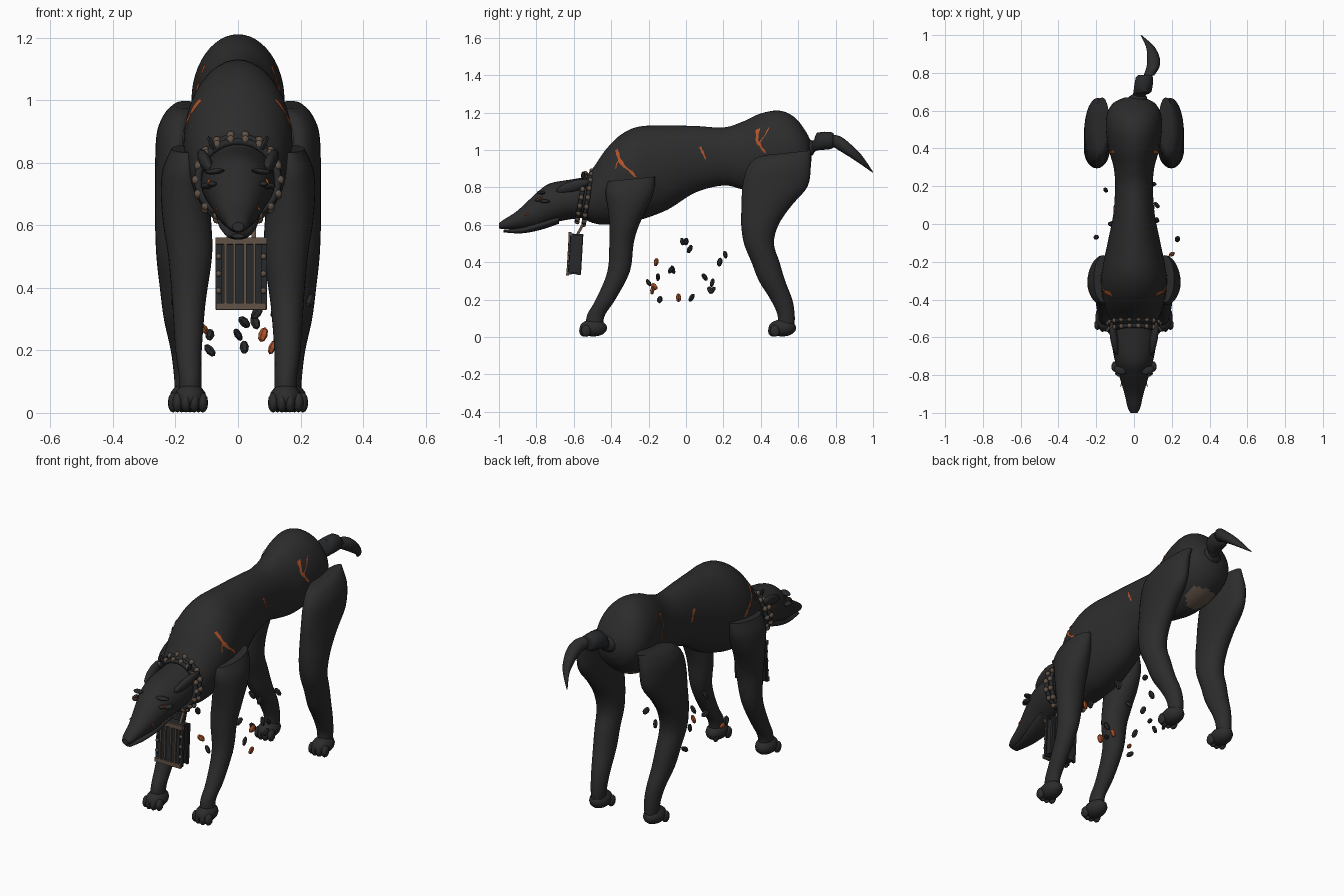
import bpy, bmesh, math, random
from mathutils import Vector, Matrix, Euler
from mathutils.bvhtree import BVHTree

random.seed(4)
cube = bpy.data.objects.get("Cube")
if cube:
    bpy.data.objects.remove(cube, do_unlink=True)


def material(name, *rgb):
    mat = bpy.data.materials.new(name)
    mat.use_nodes = True
    mat.diffuse_color = (*rgb, 1)
    shader = mat.node_tree.nodes["Principled BSDF"]
    shader.inputs["Base Color"].default_value = (*rgb, 1)
    shader.inputs["Roughness"].default_value = 0.8
    return mat


hide = material("charcoal hide", .025, .025, .025)
black = material("dark stone", .021, .022, .024)
tan = material("worn brass", .115, .082, .06)
orange = material("ember orange", .42, .085, .022)


def finish(name, bm, mat, smooth=True):
    bmesh.ops.recalc_face_normals(bm, faces=bm.faces)
    mesh = bpy.data.meshes.new(name)
    bm.to_mesh(mesh)
    bm.free()
    mesh.materials.append(mat)
    for face in mesh.polygons:
        face.use_smooth = smooth
    if smooth:
        mesh.set_sharp_from_angle(angle=math.radians(50))
    obj = bpy.data.objects.new(name, mesh)
    bpy.context.collection.objects.link(obj)
    return obj


def spline(rings, steps):
    """Smoothly interpolate ring parameters through the given stations."""
    pts = [rings[0]] + list(rings) + [rings[-1]]
    out = []
    for a, b, c, d in zip(pts, pts[1:], pts[2:], pts[3:]):
        for k in range(steps):
            t = k / steps
            out.append([.5 * (2*q + (r-p)*t + (2*p-5*q+4*r-s)*t*t + (3*q-p-3*r+s)*t**3)
                        for p, q, r, s in zip(a, b, c, d)])
    return out + [list(rings[-1])]


def loft(name, rings, mat, upright=False, side=1, slant=0, sides=28, steps=4):
    """Rings are x, y, z and two radii; upright lofts have level rings."""
    bm = bmesh.new()
    loops = []
    path = spline(rings, steps)
    for i, (x, y, z, a, b) in enumerate(path):
        fade = (i / (len(path) - 1)) ** 6
        loop = []
        for k in range(sides):
            ang = math.tau * k / sides
            u, v = max(a, .002) * math.cos(ang), max(b, .002) * math.sin(ang)
            p = (x+u, y+v, z + slant*fade*v) if upright else (x+u, y, z+v)
            loop.append(bm.verts.new((side * p[0], p[1], p[2])))
        loops.append(loop)
    for low, high in zip(loops, loops[1:]):
        for k in range(sides):
            n = (k + 1) % sides
            bm.faces.new((low[k], low[n], high[n], high[k]))
    bm.faces.new(loops[0])
    bm.faces.new(loops[-1])
    return finish(name, bm, mat)


def ball(name, at, size, mat, rot=(0, 0, 0), detail=16, smooth=True):
    bm = bmesh.new()
    bmesh.ops.create_uvsphere(bm, u_segments=detail, v_segments=max(4, detail // 2), radius=1)
    bm.transform(Matrix.LocRotScale(Vector(at), Euler(rot), Vector(size)))
    return finish(name, bm, mat, smooth)


def box(name, at, size, mat, rot=(0, 0, 0)):
    bm = bmesh.new()
    bmesh.ops.create_cube(bm, size=1)
    bm.transform(Matrix.LocRotScale(Vector(at), Euler(rot), Vector(size)))
    return finish(name, bm, mat, False)


# Trunk with a bare patch under the hips
trunk = loft("body", [(0, -.56, .74, .1, .1), (0, -.5, .755, .13, .145), (0, -.43, .8, .155, .2),
                      (0, -.35, .845, .172, .235), (0, -.25, .875, .17, .25), (0, -.1, .905, .14, .225),
                      (0, .05, .95, .11, .178), (0, .2, .965, .1, .155), (0, .3, .97, .108, .18),
                      (0, .4, .985, .135, .21), (0, .5, 1, .148, .21), (0, .58, 1, .143, .175),
                      (0, .64, .99, .11, .11), (0, .67, .99, .05, .05)], hide, sides=48, steps=6)
trunk.data.materials.append(tan)
for face in trunk.data.polygons:
    x, y, z = face.center
    if z < .9 and math.hypot(x / .08, (y - .535) / .065) < 1:
        face.material_index = 1

# Head and jaw
loft("head", [(0, -1, .595, .018, .014), (0, -.97, .603, .034, .027), (0, -.9, .628, .05, .048),
              (0, -.8, .677, .08, .092), (0, -.73, .713, .1, .107), (0, -.62, .735, .118, .106),
              (0, -.5, .75, .11, .11)], hide)
loft("jaw", [(0, -.975, .566, .02, .007), (0, -.88, .57, .037, .016),
             (0, -.78, .598, .06, .026), (0, -.68, .63, .07, .025)], hide)
ball("nose", (0, -.985, .603), (.022, .015, .014), black)

# Legs, paws, ears and face, mirrored left and right
FRONT = [(.153, -.49, .06, .036, .045), (.153, -.48, .12, .036, .048), (.158, -.43, .2, .042, .052),
         (.157, -.36, .35, .053, .06), (.153, -.345, .5, .07, .065), (.162, -.33, .6, .077, .08),
         (.17, -.31, .7, .077, .11), (.17, -.3, .78, .071, .13), (.163, -.29, .845, .05, .125)]
REAR = [(.165, .535, .06, .036, .045), (.165, .535, .12, .04, .046), (.17, .51, .2, .045, .058),
        (.182, .46, .3, .055, .07), (.19, .425, .4, .06, .075), (.195, .39, .5, .066, .08),
        (.197, .395, .6, .068, .1), (.197, .43, .7, .068, .133), (.197, .475, .8, .068, .174),
        (.193, .495, .9, .066, .172), (.18, .515, .96, .053, .15), (.168, .545, .985, .037, .125)]
for s, label in ((1, "left"), (-1, "right")):
    loft(label + "_front_leg", FRONT, hide, True, s, .1)
    loft(label + "_rear_leg", REAR, hide, True, s, .1)
    for end, x, y in (("front", .153, -.495), ("rear", .167, .515)):
        ball(f"{label}_{end}_paw", (s * x, y, .048), (.052, .074, .046), hide)
        for k in range(4):
            off = (k - 1.5) * .027
            ball(f"{label}_{end}_toe", (s * x + off, y - .055 + abs(off) * .4, .033),
                 (.017, .027, .032), hide, detail=12)
    ball(label + "_ear", (s * .105, -.605, .805), (.02, .095, .03), hide, (.3, s * .3, s * -.08))
    ball(label + "_brow", (s * .075, -.775, .772), (.034, .02, .009), black, (0, s * .1, s * .4))
    ball(label + "_cheek_tuft", (s * .1, -.755, .725), (.02, .028, .01), black)
    ball(label + "_eye", (s * .082, -.79, .732), (.014, .018, .009), black)
    ball(label + "_eye_slit", (s * .094, -.782, .74), (.004, .018, .004), orange, (.5, 0, s * .3))
    ball(label + "_muzzle_mark", (s * .066, -.845, .655), (.003, .02, .004), orange, (.4, 0, s * .3))

# Tail: a knob and a drooping blade
loft("tail_knob", [(.02, .65, 1.01, .03, .03), (.03, .685, 1.02, .035, .035), (.045, .7, 1.045, .048, .05),
                   (.055, .775, 1.05, .046, .048), (.06, .79, 1.05, .03, .035)], black, sides=10, steps=2)
ball("tail_joint", (.02, .665, 1.01), (.055, .025, .045), black, detail=10)
loft("tail_blade", [(.078, .785, 1.05, .028, .032), (.1, .83, 1.03, .034, .04), (.103, .88, .995, .033, .036),
                    (.085, .94, .945, .022, .026), (.037, 1, .88, .003, .003)], hide, sides=12)

# Collar: two cords strung with beads
for row, y in enumerate((-.525, -.56)):
    def around(ang, grow=0):
        return Vector(((.128 + grow) * math.sin(ang), y + .022 * math.cos(ang),
                       .745 + (.137 + grow - row * .014) * math.cos(ang)))
    bm = bmesh.new()
    count, tube = 36, 8
    rim = [[bm.verts.new(around(math.tau * i / count, .012 * math.cos(math.tau * j / tube))
                         + Vector((0, .012 * math.sin(math.tau * j / tube), 0)))
            for j in range(tube)] for i in range(count)]
    for i in range(count):
        for j in range(tube):
            n, m = (i + 1) % count, (j + 1) % tube
            bm.faces.new((rim[i][j], rim[n][j], rim[n][m], rim[i][m]))
    finish("collar_cord", bm, black)
    for i in range(18):
        ang = math.tau * (i + .5) / 18
        ball("collar_bead", around(ang, .007), (.014, .014, .015), tan, detail=10)
for s in (-1, 1):
    ball("collar_spike", (s * .085, -.55, .862), (.01, .012, .026), black, (0, s * .4, 0), 6, False)

# Hanging case under the collar, leaning slightly
lean = (-.06, 0, 0)
frame = Matrix.LocRotScale(Vector((.01, -.59, .443)), Euler(lean), None)
box("case_core", frame @ Vector((0, 0, 0)), (.13, .07, .215), black, lean)
for z, w in ((.105, .165), (-.105, .16)):
    box("case_rail", frame @ Vector((0, -.036, z)), (w, .016, .022), tan, lean)
for x in (-.05, -.022, .012, .042):
    box("case_slat", frame @ Vector((x, -.037, 0)), (.009, .012, .2), tan, lean)
for s in (-1, 1):
    box("case_side_panel", frame @ Vector((s * .07, 0, 0)), (.012, .06, .2), black, lean)
    for k in (-1, 1):
        box("case_side_rib", frame @ Vector((s * .076, k * .024, 0)), (.012, .016, .22), black, lean)
    for k in (-1, 0, 1):
        ball("case_stud", frame @ Vector((s * .072, -.036, k * .055)), (.01, .008, .01), tan, detail=10)
    box("case_strap", frame @ Vector((s * .04, .015, .13)), (.014, .014, .07), tan, (-.5, 0, 0))

# Glowing cracks laid over the hide
bm = bmesh.new()
bm.from_mesh(trunk.data)
surface = BVHTree.FromBMesh(bm)
bm.free()


def crack(name, points, width):
    for s in (1, -1):
        bm = bmesh.new()
        path = []
        for (a, b), (c, d) in zip(points, points[1:]):
            path += [Vector((a + (c-a) * t / 5, b + (d-b) * t / 5)) for t in range(5)]
        path.append(Vector(points[-1]))
        last = None
        for i, p in enumerate(path):
            half = width * (1 - .5 * i / len(path)) * random.uniform(.5, 1.1)
            pair = []
            for off in (-half, half):
                hit, normal = surface.ray_cast(Vector((s, p.x + off, p.y + off * .4)), Vector((-s, 0, 0)))[:2]
                if hit:
                    pair.append(bm.verts.new(hit + normal * .004))
            if len(pair) == 2:
                if last:
                    bm.faces.new(last + pair[::-1])
                last = pair
        finish(name, bm, orange, False)


crack("shoulder_crack", [(-.37, 1), (-.355, .945), (-.33, .91), (-.295, .885), (-.27, .855)], .012)
crack("shoulder_branch", [(-.355, .945), (-.37, .925), (-.375, .9)], .006)
crack("flank_crack", [(.075, 1.015), (.09, .985), (.105, .95)], .009)
crack("hip_crack", [(.385, 1.11), (.38, 1.05), (.405, 1.01), (.425, .985)], .012)
crack("hip_branch", [(.395, 1.04), (.425, 1.08), (.445, 1.12)], .007)

# Floating shards between the legs
DARK = [(.23, -.08, .36), (-.2, -.07, .36), (.1, -.02, .51), (-.12, 0, .51), (.12, .02, .47),
        (-.15, .18, .4), (.1, .21, .44), (.02, -.2, .29), (.06, -.15, .32), (-.09, -.14, .2),
        (0, .13, .25), (.055, .14, .29), (.12, .1, .32), (-.09, .14, .25), (.02, .03, .21)]
GLOW = [(.2, -.16, .4), (.08, -.18, .25), (.11, -.04, .21), (-.11, -.17, .27)]
for group, mat in ((DARK, black), (GLOW, orange)):
    for at in group:
        turn = (random.uniform(-.7, .7), random.uniform(-.7, .7), random.uniform(0, 3))
        ball("shard", at, (.016, .012, .025), mat, turn, 6, False)
